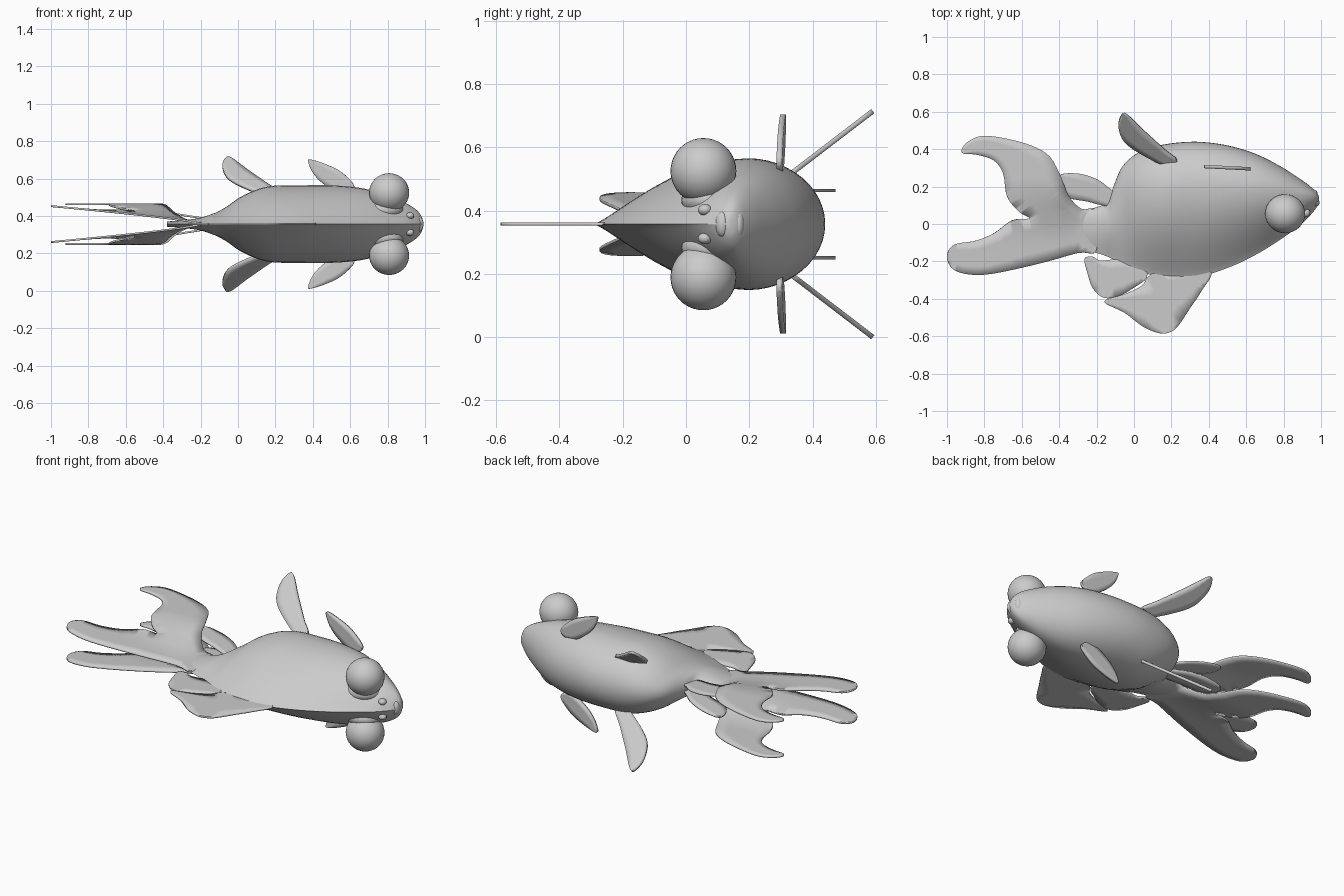
import bpy, bmesh, math
from mathutils import Vector

if "Cube" in bpy.data.objects:
    bpy.data.objects.remove(bpy.data.objects["Cube"])

ZC = 0.357  # symmetry plane of the fish, which lies on its side


def spline(pts, steps, closed=False):
    """Catmull-Rom resampling of a point list of any dimension."""
    n, out = len(pts), []
    for i in range(n if closed else n - 1):
        if closed:
            p = [pts[(i + k) % n] for k in (-1, 0, 1, 2)]
        else:
            p = [pts[min(max(i + k, 0), n - 1)] for k in (-1, 0, 1, 2)]
        for s in range(steps):
            t = s / steps
            out.append([0.5 * (2 * b + (c - a) * t + (2 * a - 5 * b + 4 * c - d) * t * t
                               + (3 * b - a - 3 * c + d) * t ** 3) for a, b, c, d in zip(*p)])
    if not closed:
        out.append(list(pts[-1]))
    return out


def finish(bm, name, angle=60):
    bmesh.ops.recalc_face_normals(bm, faces=bm.faces)
    me = bpy.data.meshes.new(name)
    bm.to_mesh(me)
    bm.free()
    ob = bpy.data.objects.new(name, me)
    bpy.context.collection.objects.link(ob)
    bpy.ops.object.select_all(action='DESELECT')
    ob.select_set(True)
    bpy.context.view_layer.objects.active = ob
    bpy.ops.object.shade_smooth_by_angle(angle=math.radians(angle))
    return ob


def fin(name, outline, place, thick=0.01):
    """Thin membrane: smooth outline, filled, subdivided and bent by place(u, v)."""
    bm = bmesh.new()
    bm.faces.new([bm.verts.new((u, v, 0)) for u, v in spline(outline, 4, True)])
    bm.normal_update()
    bmesh.ops.triangulate(bm, faces=bm.faces[:], ngon_method='BEAUTY')
    bmesh.ops.subdivide_edges(bm, edges=bm.edges[:], cuts=3, use_grid_fill=True)
    for v in bm.verts:
        v.co = Vector(place(v.co.x, v.co.y))
    ob = finish(bm, name)
    m = ob.modifiers.new("thickness", 'SOLIDIFY')
    m.thickness, m.offset = thick, 0
    return ob


def ball(name, loc, scale):
    bm = bmesh.new()
    bmesh.ops.create_uvsphere(bm, u_segments=32, v_segments=20, radius=1)
    for v in bm.verts:
        v.co = Vector(loc) + Vector([a * b for a, b in zip(v.co, scale)])
    return finish(bm, name)


# Body: x, back y, belly y, half width
sections = [(-0.38, -0.14, 0.06, 0.010), (-0.28, -0.14, 0.075, 0.018), (-0.2, -0.155, 0.09, 0.03),
            (-0.14, -0.175, 0.12, 0.05), (-0.11, -0.19, 0.20, 0.062), (-0.06, -0.22, 0.31, 0.09),
            (0.03, -0.255, 0.385, 0.15), (0.16, -0.285, 0.425, 0.197), (0.33, -0.285, 0.44, 0.203),
            (0.5, -0.235, 0.42, 0.203), (0.65, -0.165, 0.375, 0.19), (0.78, -0.085, 0.31, 0.158),
            (0.89, -0.005, 0.24, 0.112), (0.95, 0.055, 0.195, 0.075), (0.98, 0.095, 0.165, 0.04),
            (0.99, 0.125, 0.14, 0.01)]
bm = bmesh.new()
rings, N = [], 48
for x, lo, hi, w in spline(sections, 5):
    mid = hi - 0.34 * (hi - lo)
    ring = []
    for i in range(N):
        a = 2 * math.pi * i / N
        c, s = math.cos(a), math.sin(a)
        if s >= 0:
            y, z = mid + (hi - mid) * s, w * c
        else:  # back narrows to a ridge
            y, z = mid + (mid - lo) * s, w * math.copysign(abs(c) ** 2.5, c)
        ring.append(bm.verts.new((x, y, ZC + z + 0.004 * c)))
    rings.append(ring)
for r, q in zip(rings, rings[1:]):
    for i in range(N):
        bm.faces.new((r[i], r[(i + 1) % N], q[(i + 1) % N], q[i]))
bm.faces.new(rings[0])
bm.faces.new(rings[-1])
finish(bm, "body")

# Fin outlines
tail = [(-0.2, 0.07), (-0.28, 0.08), (-0.35, 0.15), (-0.39, 0.25), (-0.45, 0.36), (-0.55, 0.42),
        (-0.7, 0.46), (-0.82, 0.47), (-0.9, 0.43), (-0.92, 0.38), (-0.84, 0.37), (-0.75, 0.34),
        (-0.7, 0.27), (-0.68, 0.15), (-0.62, 0.07), (-0.56, 0.03), (-0.65, 0.02), (-0.75, -0.05),
        (-0.85, -0.09), (-0.96, -0.11), (-1.0, -0.17), (-0.97, -0.24), (-0.88, -0.27),
        (-0.75, -0.265), (-0.5, -0.21), (-0.3, -0.155), (-0.2, -0.14)]
anal = [(-0.08, 0.15), (-0.13, 0.19), (-0.2, 0.24), (-0.3, 0.27), (-0.4, 0.26), (-0.4, 0.19),
        (-0.35, 0.14), (-0.25, 0.12), (-0.17, 0.10), (-0.09, 0.09)]
pelvic = [(0.23, 0.34), (0.16, 0.4), (0.05, 0.5), (-0.04, 0.585), (-0.07, 0.575), (-0.083, 0.52),
          (-0.05, 0.44), (0.05, 0.37), (0.18, 0.31)]
pectoral = [(0.62, 0.21), (0.55, 0.28), (0.47, 0.32), (0.39, 0.345), (0.375, 0.335), (0.4, 0.275),
            (0.45, 0.22), (0.53, 0.17), (0.6, 0.17)]
dorsal_front = [(0.41, -0.25), (0.36, -0.36), (0.3, -0.45), (0.24, -0.54), (0.2, -0.575),
                (0.14, -0.585), (0.05, -0.55), (-0.05, -0.475), (-0.16, -0.415), (-0.05, -0.375),
                (0.04, -0.33), (0.09, -0.27), (0.2, -0.25)]
dorsal_rear = [(0.07, -0.285), (0.0, -0.34), (-0.08, -0.385), (-0.16, -0.395), (-0.22, -0.345),
               (-0.25, -0.26), (-0.265, -0.185), (-0.22, -0.175), (-0.18, -0.195), (-0.08, -0.19),
               (0.04, -0.22)]


def smooth(t):
    t = min(max(t, 0), 1)
    return t * t * (3 - 2 * t)


def tail_spread(x, y):
    """Distance of a tail sheet from the symmetry plane: near lobe slow, far lobe quick."""
    near = 0.09 * (max(0, -0.22 - x) / 0.78) ** 0.8
    far = 0.1 * smooth((-0.22 - x) / 0.2)
    return 0.006 + near + (far - near) * smooth((y + 0.1) / 0.35)


# Single dorsal fins on the symmetry plane
fin("dorsal_fin_front", dorsal_front, lambda x, y: (x, y, ZC))
fin("dorsal_fin_rear", dorsal_rear, lambda x, y: (x, y, ZC))

# Paired fins, bulging eyes and nostril flaps
for side, s in (("left", 1), ("right", -1)):
    fin("tail_fin_" + side, tail, lambda x, y: (x, y, ZC + s * tail_spread(x, y)))
    fin("anal_fin_" + side, anal,
        lambda x, y: (x, y, ZC + s * (0.02 + 0.16 * max(0, -0.12 - x))))
    fin("pelvic_fin_" + side, pelvic,
        lambda x, y: (x, y, ZC + s * (0.158 + 0.765 * (y - 0.33))), 0.016)
    fin("pectoral_fin_" + side, pectoral,
        lambda x, z: (x, 0.295 + 0.05 * (0.62 - x), ZC + s * z), 0.018)
    ball("eye_" + side, (0.808, 0.055, ZC + s * 0.168), (0.107, 0.104, 0.104))
    ball("eye_socket_" + side, (0.775, 0.085, ZC + s * 0.075), (0.11, 0.1, 0.06))
    ball("nostril_" + side, (0.92, 0.06, ZC + s * 0.045), (0.022, 0.022, 0.018))

# Lips
ball("upper_lip", (0.968, 0.115, ZC), (0.024, 0.022, 0.04))
ball("lower_lip", (0.955, 0.165, ZC), (0.026, 0.02, 0.045))
